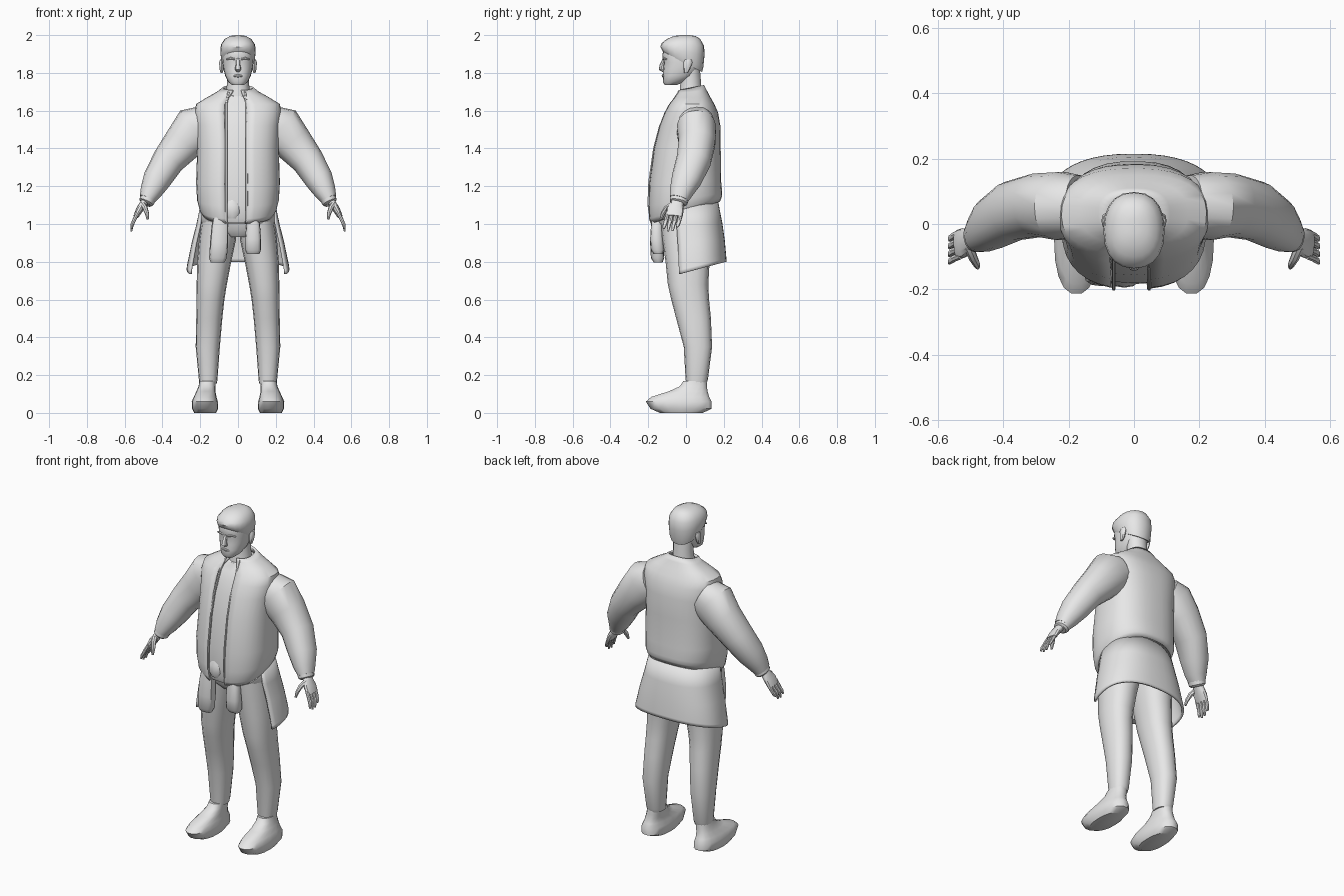
import bpy, bmesh, math
from mathutils import Vector

mat = bpy.data.materials.new("plain grey")
mat.diffuse_color = (0.8, 0.8, 0.8, 1)


def finish(name, bm, closed=True, thick=0, angle=40):
    if closed:
        bmesh.ops.recalc_face_normals(bm, faces=bm.faces)
    me = bpy.data.meshes.new(name)
    bm.to_mesh(me)
    bm.free()
    me.materials.append(mat)
    ob = bpy.data.objects.new(name, me)
    bpy.context.collection.objects.link(ob)
    if thick:
        m = ob.modifiers.new("cloth", 'SOLIDIFY')
        m.thickness, m.offset = thick, -1
    bpy.ops.object.select_all(action='DESELECT')
    ob.select_set(True)
    bpy.context.view_layer.objects.active = ob
    bpy.ops.object.shade_smooth_by_angle(angle=math.radians(angle))
    return ob


def skin(name, frames, sides=20, n=2.3, arc=None, thick=0, angle=40):
    """Loft rings given as (centre, u, v); arc = (start, end) degrees leaves it open."""
    bm = bmesh.new()
    rings = []
    a0, a1 = arc or (0, 360)
    count = sides + 1 if arc else sides
    for c, u, v in frames:
        ring = []
        for i in range(count):
            t = math.radians(a0 + (a1 - a0) * i / sides)
            co, si = math.cos(t), math.sin(t)
            ring.append(bm.verts.new(
                c + u * math.copysign(abs(co) ** (2 / n), co)
                + v * math.copysign(abs(si) ** (2 / n), si)))
        rings.append(ring)
    for lo, hi in zip(rings, rings[1:]):
        for i in range(sides):
            j = (i + 1) % count
            bm.faces.new((lo[i], lo[j], hi[j], hi[i]))
    if not arc:
        bm.faces.new(rings[0][::-1])
        bm.faces.new(rings[-1])
    return finish(name, bm, not arc, thick, angle)


def stack(name, secs, x=0, **kw):
    """Level rings: (z, half width, front y, back y, x shift, slope of ring)."""
    frames = []
    for z, rx, y0, y1, *more in secs:
        dx, tilt = (more + [0, 0])[:2]
        frames.append((Vector((x + dx, (y0 + y1) / 2, z)), Vector((rx, 0, 0)),
                       Vector((0, 1, tilt)) * ((y1 - y0) / 2)))
    return skin(name, frames, **kw)


def tube(name, secs, s=1, **kw):
    """Rings square to a path: (x, y, z, radius in front view, radius in depth)."""
    pts = [Vector((s * p[0], p[1], p[2])) for p in secs]
    frames = []
    for i, p in enumerate(pts):
        t = (pts[min(i + 1, len(pts) - 1)] - pts[max(i - 1, 0)]).normalized()
        u = Vector((0, 1, 0)).cross(t).normalized()
        frames.append((p, u * secs[i][3], t.cross(u) * secs[i][4]))
    return skin(name, frames, **kw)


# head, neck and hair
stack("head", [(1.735, .03, -.112, -.05), (1.752, .052, -.122, -.01), (1.785, .068, -.122, .05),
               (1.82, .077, -.12, .07), (1.855, .082, -.117, .085), (1.885, .084, -.124, .088),
               (1.93, .082, -.122, .085), (1.97, .06, -.09, .06)])
stack("neck", [(1.62, .075, -.05, .09), (1.70, .062, -.035, .085), (1.76, .057, -.03, .08),
               (1.82, .06, -.03, .075)], sides=14, n=2)
stack("hair", [(1.855, .082, -.118, .085, 0, -.5), (1.875, .09, -.126, .092, 0, -.4),
               (1.915, .094, -.136, .098, 0, -.2), (1.95, .09, -.13, .096, 0, -.06),
               (1.98, .07, -.10, .075), (1.995, .042, -.065, .05), (2.0, .015, -.03, .02)])
tube("nose", [(0, -.115, 1.875, .009, .008), (0, -.128, 1.84, .012, .012),
              (0, -.13, 1.822, .017, .015), (0, -.118, 1.81, .012, .008)], sides=8, n=2)
tube("lips", [(-.026, -.117, 1.783, .003, .004), (0, -.122, 1.785, .009, .007),
              (.026, -.117, 1.783, .003, .004)], sides=8, n=2)
for s, side in ((-1, "right"), (1, "left")):
    stack(side + "_ear", [(1.80, .006, -.01, .01), (1.82, .011, -.012, .022),
                          (1.855, .013, -.014, .034), (1.872, .008, -.005, .028)],
          x=s * .087, sides=8, n=2)
    tube(side + "_brow", [(.016, -.12, 1.872, .005, .006), (.038, -.119, 1.878, .006, .006),
                          (.06, -.105, 1.872, .004, .006)], s, sides=6, n=2)

# shirt under the open jacket
body = [(1.06, .19, -.188, .18, 0, .32), (1.085, .205, -.197, .19, 0, .30),
        (1.13, .217, -.20, .192, 0, .18), (1.22, .222, -.197, .186, 0, .05),
        (1.40, .216, -.172, .184), (1.52, .222, -.142, .182), (1.59, .23, -.115, .17),
        (1.635, .222, -.09, .15), (1.67, .165, -.062, .13),
        (1.70, .11, -.045, .11, 0, .1), (1.722, .08, -.04, .095, 0, .2)]
shirt = [(z, rx - .014, y0 + .016, y1 - .014, *m) for z, rx, y0, y1, *m in body[:-2]]
stack("shirt", shirt + [(1.69, .075, -.045, .09, 0, .2)], sides=24, n=2.5)
stack("jacket", body, sides=32, n=2.5, arc=(-82, 256), thick=.012)
# raised front edge of each jacket panel
for x, side in ((-.062, "right"), (.046, "left")):
    tube(side + "_jacket_edge", [(x, -.183, 1.01, .006, .008), (x, -.197, 1.10, .006, .008),
                                 (x, -.193, 1.22, .006, .008), (x, -.167, 1.40, .006, .008),
                                 (x, -.135, 1.52, .006, .008), (x, -.078, 1.635, .006, .008),
                                 (x * .8, -.035, 1.70, .006, .008)], sides=6)

# sleeves, hands and fingers
for s, side in ((-1, "right"), (1, "left")):
    tube(side + "_sleeve", [(.17, .055, 1.53, .10, .095), (.225, .055, 1.505, .125, .105),
                            (.29, .058, 1.43, .105, .098), (.37, .04, 1.335, .086, .092),
                            (.43, .002, 1.235, .075, .08), (.462, -.026, 1.17, .058, .062),
                            (.482, -.038, 1.13, .042, .05)], s, sides=18, n=2.2)
    tube(side + "_cuff", [(.47, -.032, 1.15, .044, .052), (.486, -.04, 1.115, .04, .048),
                          (.49, -.042, 1.108, .03, .038)], s, sides=14, n=2.2)
    tube(side + "_palm", [(.48, -.04, 1.14, .022, .03), (.502, -.048, 1.105, .02, .034),
                          (.522, -.058, 1.075, .019, .046), (.54, -.062, 1.04, .014, .044)],
         s, sides=12, n=2.4)
    for k, (y, tip) in enumerate(((-.097, .975), (-.074, .962), (-.05, .964), (-.027, .985))):
        tube(f"{side}_finger_{k + 1}",
             [(.53, y, 1.06, .010, .011), (.55, y - .008, 1.02, .010, .011),
              (.561, y - .016, .995, .009, .010), (.565, y - .022, tip, .005, .006)],
             s, sides=8, n=2)
    tube(side + "_thumb", [(.505, -.07, 1.105, .015, .016), (.492, -.104, 1.085, .014, .014),
                           (.482, -.122, 1.055, .011, .012), (.478, -.133, 1.025, .006, .007)],
         s, sides=8, n=2)

# trousers
stack("trouser_seat", [(.93, .08, -.10, .12), (.97, .17, -.135, .145), (1.05, .185, -.145, .15),
                       (1.14, .18, -.14, .15)], sides=24, n=2.4)
for s, side in ((-1, "right"), (1, "left")):
    stack(side + "_trouser_leg",
          [(.155, .046, .002, .108, .158), (.175, .049, -.002, .116, .158),
           (.35, .064, -.012, .138, .160), (.50, .069, -.052, .132, .152),
           (.60, .074, -.078, .122, .146), (.68, .080, -.096, .118, .139),
           (.80, .090, -.108, .125, .126), (.92, .098, -.125, .14, .108),
           (1.02, .094, -.135, .145, .098)][:],
          sides=16, n=2.3) if s > 0 else stack(
        side + "_trouser_leg",
        [(.155, .046, .002, .108, -.158), (.175, .049, -.002, .116, -.158),
         (.35, .064, -.012, .138, -.160), (.50, .069, -.052, .132, -.152),
         (.60, .074, -.078, .122, -.146), (.68, .080, -.096, .118, -.139),
         (.80, .090, -.108, .125, -.126), (.92, .098, -.125, .14, -.108),
         (1.02, .094, -.135, .145, -.098)], sides=16, n=2.3)
    # shoes
    stack(side + "_shoe", [(0, .058, -.14, .09, s * .004), (.022, .069, -.19, .138, s * .004),
                           (.06, .069, -.215, .138, s * .006), (.085, .06, -.185, .125, s * .004),
                           (.115, .05, -.09, .115), (.14, .045, -.035, .112, -s * .006),
                           (.168, .043, -.015, .11, -s * .008)],
          x=s * .17, sides=18, n=2.4)

# overshirt tied round the waist
stack("tied_overshirt", [(.755, .272, -.135, .215, 0, .26), (.775, .271, -.135, .214, 0, .25),
                         (.90, .245, -.14, .205, 0, .1), (1.0, .22, -.145, .192, 0, .04),
                         (1.12, .195, -.145, .17)], sides=28, n=2.4, arc=(-22, 202), thick=.012)
stack("waist_tie", [(1.0, .192, -.155, .16), (1.02, .2, -.165, .17), (1.07, .2, -.168, .17),
                    (1.09, .19, -.155, .16)], sides=24, n=2.4)
stack("tie_knot", [(1.03, .03, -.185, -.13), (1.06, .05, -.195, -.12), (1.10, .05, -.192, -.12),
                   (1.13, .03, -.18, -.13)], x=-.03, sides=12, n=2.3)
stack("tie_end_right", [(.795, .036, -.17, -.125, -.008), (.82, .047, -.186, -.115, -.006),
                        (.90, .048, -.19, -.12), (.99, .044, -.185, -.125, .004),
                        (1.07, .035, -.175, -.13, .012)], x=-.10, sides=12, n=2.8)
stack("tie_end_left", [(.84, .032, -.17, -.125), (.862, .042, -.186, -.115),
                       (.92, .042, -.19, -.12), (1.0, .036, -.185, -.125),
                       (1.06, .03, -.175, -.13, -.02)], x=.08, sides=12, n=2.8)
